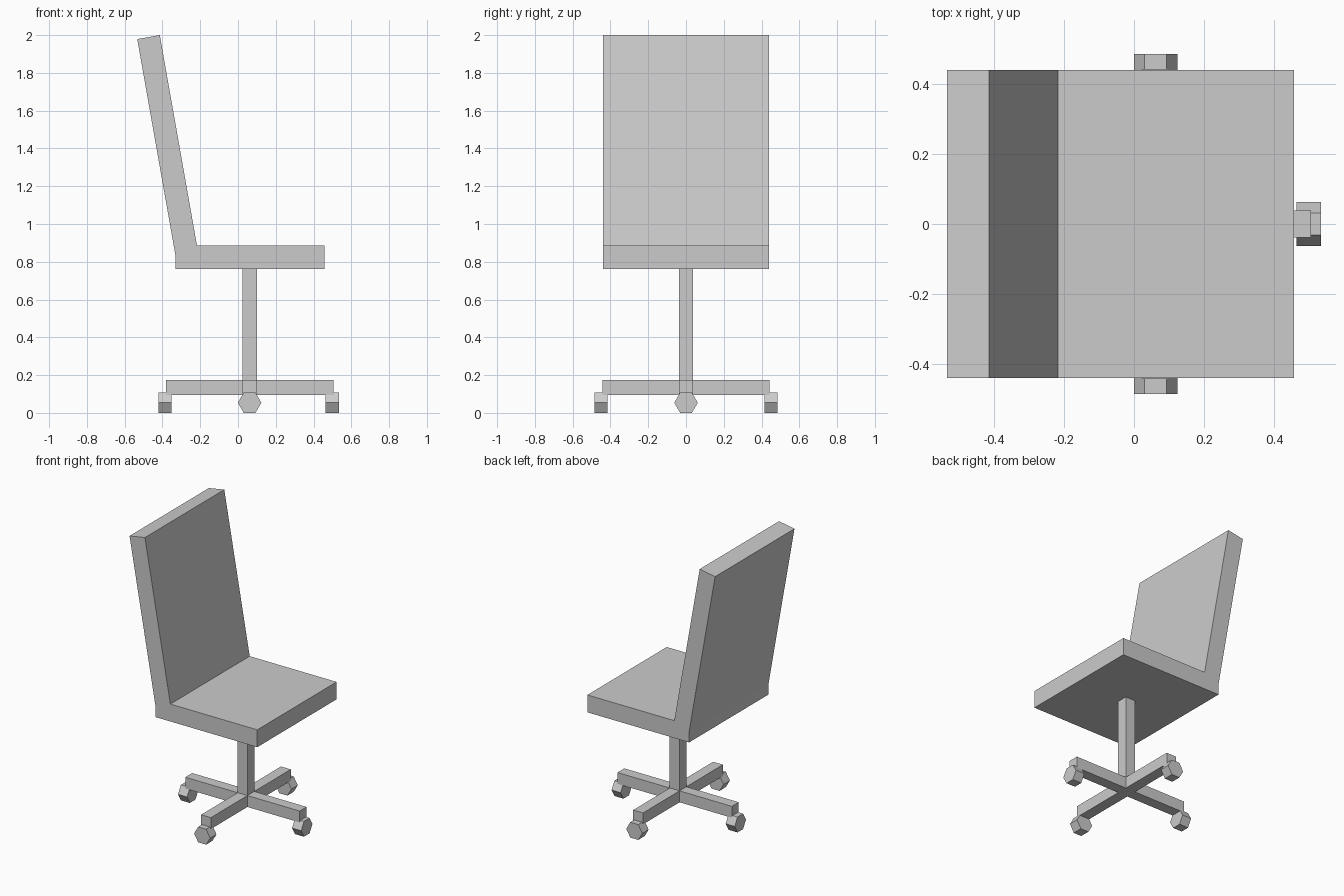
import bpy, bmesh
from math import pi, radians
from mathutils import Matrix

if "Cube" in bpy.data.objects:
    bpy.data.objects.remove(bpy.data.objects["Cube"])

CX = 0.0615  # x of the pedestal axis


def finish(name, bm):
    bmesh.ops.recalc_face_normals(bm, faces=bm.faces)
    mesh = bpy.data.meshes.new(name)
    bm.to_mesh(mesh)
    bm.free()
    obj = bpy.data.objects.new(name, mesh)
    bpy.context.collection.objects.link(obj)
    return obj


def box(name, center, size):
    bm = bmesh.new()
    bmesh.ops.create_cube(bm, size=1, matrix=Matrix.Translation(center) @ Matrix.Diagonal((*size, 1)))
    return finish(name, bm)


# Seat and reclined backrest: one side profile extruded across y
profile = [(-0.332, 0.763), (0.457, 0.763), (0.457, 0.885), (-0.217, 0.885),
           (-0.414, 2.0), (-0.5335, 1.979), (-0.332, 0.838)]
half = 0.4395
bm = bmesh.new()
face = bm.faces.new([bm.verts.new((x, -half, z)) for x, z in profile])
ext = bmesh.ops.extrude_face_region(bm, geom=[face], use_keep_orig=True)
bmesh.ops.translate(bm, vec=(0, 2 * half, 0),
                    verts=[g for g in ext["geom"] if isinstance(g, bmesh.types.BMVert)])
finish("seat_and_backrest", bm)

# Pedestal post
box("post", (CX, 0, 0.468), (0.076, 0.076, 0.592))

# Crossed base bars
box("base_bar_x", (CX, 0, 0.135), (0.887, 0.076, 0.08))
box("base_bar_y", (CX, 0, 0.135), (0.076, 0.885, 0.08))

# Hexagonal caster wheels, axes pointing outwards, flats on the ground
R = 0.0622
wheels = [("right", 0, 0.437), ("back", 90, 0.450), ("left", 180, 0.448), ("front", 270, 0.450)]
for side, angle, offset in wheels:
    bm = bmesh.new()
    m = (Matrix.Translation((CX, 0, R * 0.866)) @ Matrix.Rotation(radians(angle), 4, 'Z')
         @ Matrix.Translation((offset, 0, 0)) @ Matrix.Rotation(pi / 2, 4, 'Y')
         @ Matrix.Rotation(0, 4, 'Z'))
    bmesh.ops.create_cone(bm, cap_ends=True, segments=6, radius1=R, radius2=R, depth=0.07)
    # Put two opposite corners on the horizontal (local y) axis
    corner_on_y = any(abs(v.co.x) < 1e-4 for v in bm.verts)
    if not corner_on_y:
        bmesh.ops.rotate(bm, verts=bm.verts, matrix=Matrix.Rotation(pi / 6, 3, 'Z'))
    bm.transform(m)
    finish("caster_wheel_" + side, bm)
